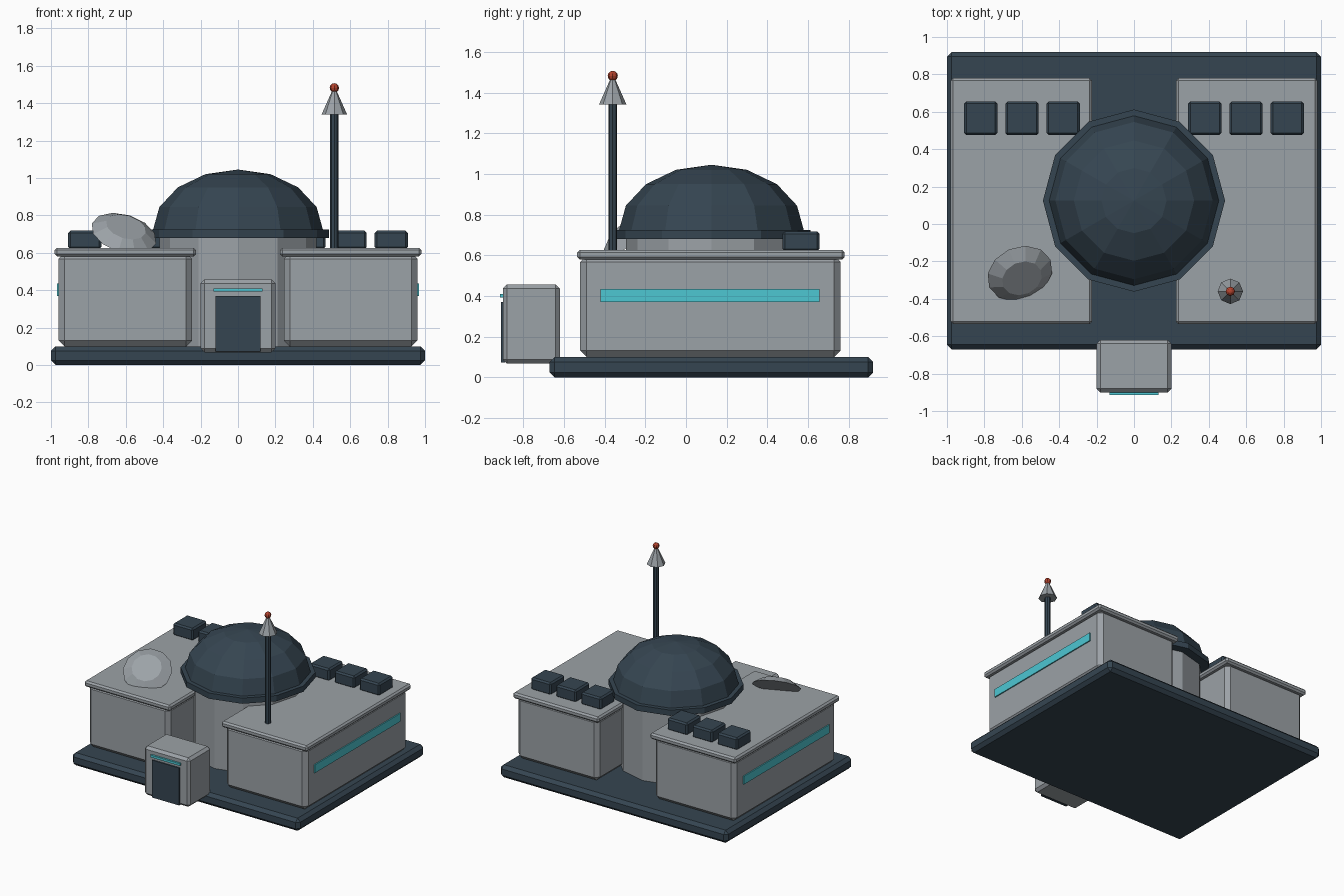
import bpy, bmesh, math
from mathutils import Matrix, Vector, Euler

if "Cube" in bpy.data.objects:
    bpy.data.objects.remove(bpy.data.objects["Cube"], do_unlink=True)


def material(name, rgb):
    m = bpy.data.materials.new(name)
    m.use_nodes = True
    m.diffuse_color = (*rgb, 1)
    m.node_tree.nodes["Principled BSDF"].inputs["Base Color"].default_value = (*rgb, 1)
    return m


GREY = material("concrete grey", (0.33, 0.36, 0.385))
DARK = material("dark slate", (0.036, 0.06, 0.083))
CYAN = material("cyan glow", (0.075, 0.57, 0.65))
RED = material("beacon red", (0.45, 0.055, 0.027))


def finish(name, bm, mat):
    mesh = bpy.data.meshes.new(name)
    bmesh.ops.recalc_face_normals(bm, faces=bm.faces)
    bm.to_mesh(mesh)
    bm.free()
    mesh.materials.append(mat)
    ob = bpy.data.objects.new(name, mesh)
    bpy.context.scene.collection.objects.link(ob)
    return ob


def box(name, xs, ys, zs, mat, bevel=0):
    """Box spanning the given ranges, with chamfered edges."""
    bm = bmesh.new()
    bmesh.ops.create_cube(bm, size=1)
    for v in bm.verts:
        v.co = [(a + b) / 2 + c * (b - a) for c, (a, b) in zip(v.co, (xs, ys, zs))]
    if bevel:
        bmesh.ops.bevel(bm, geom=bm.edges[:], offset=bevel, segments=1,
                        profile=0.5, affect='EDGES')
    return finish(name, bm, mat)


def cone(name, centre, r1, r2, depth, sides, mat, tilt=(0, 0, 0)):
    """Cylinder or cone whose base sits at centre."""
    bm = bmesh.new()
    move = (Matrix.Translation(centre) @ Euler(tilt).to_matrix().to_4x4()
            @ Matrix.Translation((0, 0, depth / 2)))
    bmesh.ops.create_cone(bm, cap_ends=True, segments=sides, radius1=r1,
                          radius2=r2, depth=depth, matrix=move)
    return finish(name, bm, mat)


# Ground slab
box("base_slab", (-1, 1), (-0.67, 0.92), (0, 0.10), DARK, 0.025)

# Two mirrored wings with roof, window strip and vents
for side, s in (("left", 1), ("right", -1)):
    def span(a, b):
        return tuple(sorted((s * a, s * b)))
    box(side + "_wing", span(0.245, 0.96), (-0.52, 0.76), (0.10, 0.60), GREY, 0.032)
    box(side + "_roof", span(0.225, 0.98), (-0.535, 0.78), (0.58, 0.627), GREY, 0.013)
    box(side + "_window_strip", span(0.95, 0.969), (-0.42, 0.655), (0.37, 0.435), CYAN)
    for i in range(3):
        x = 0.29 + 0.22 * i
        box(f"{side}_roof_vent_{i + 1}", span(x, x + 0.178), (0.475, 0.655),
            (0.62, 0.718), DARK, 0.012)

# Central drum, rim and dome
HALL = Vector((0, 0.125, 0))
cone("drum", HALL + Vector((0, 0, 0.09)), 0.42, 0.42, 0.61, 12, GREY)
cone("dome_rim", HALL + Vector((0, 0, 0.68)), 0.487, 0.487, 0.045, 12, DARK)
bm = bmesh.new()
bmesh.ops.create_uvsphere(bm, u_segments=12, v_segments=8, radius=1)
bmesh.ops.bisect_plane(bm, geom=bm.verts[:] + bm.edges[:] + bm.faces[:],
                       plane_co=(0, 0, -0.01), plane_no=(0, 0, -1), clear_outer=True)
bmesh.ops.transform(bm, verts=bm.verts, matrix=Matrix.Translation((0, 0.125, 0.72))
                    @ Matrix.Diagonal((0.455, 0.455, 0.325, 1)))
finish("dome", bm, DARK)

# Entrance block
box("entrance", (-0.2, 0.2), (-0.9, -0.62), (0.068, 0.457), GREY, 0.02)
box("entrance_door", (-0.12, 0.12), (-0.909, -0.89), (0.073, 0.37), DARK)
box("entrance_light", (-0.13, 0.13), (-0.915, -0.89), (0.392, 0.41), CYAN)

# Mast with cone cap and beacon
cone("mast", (0.515, -0.36, 0.61), 0.022, 0.022, 0.76, 8, DARK)
cone("mast_cap", (0.515, -0.36, 1.34), 0.068, 0.008, 0.135, 8, GREY)
bm = bmesh.new()
bmesh.ops.create_uvsphere(bm, u_segments=8, v_segments=6, radius=0.025,
                          matrix=Matrix.Translation((0.515, -0.36, 1.482)))
finish("beacon", bm, RED)

# Tilted roof dish
cone("dish", (-0.61, -0.265, 0.703), 0.18, 0.11, 0.045, 12, GREY, (0.6, 0.3, 0))
